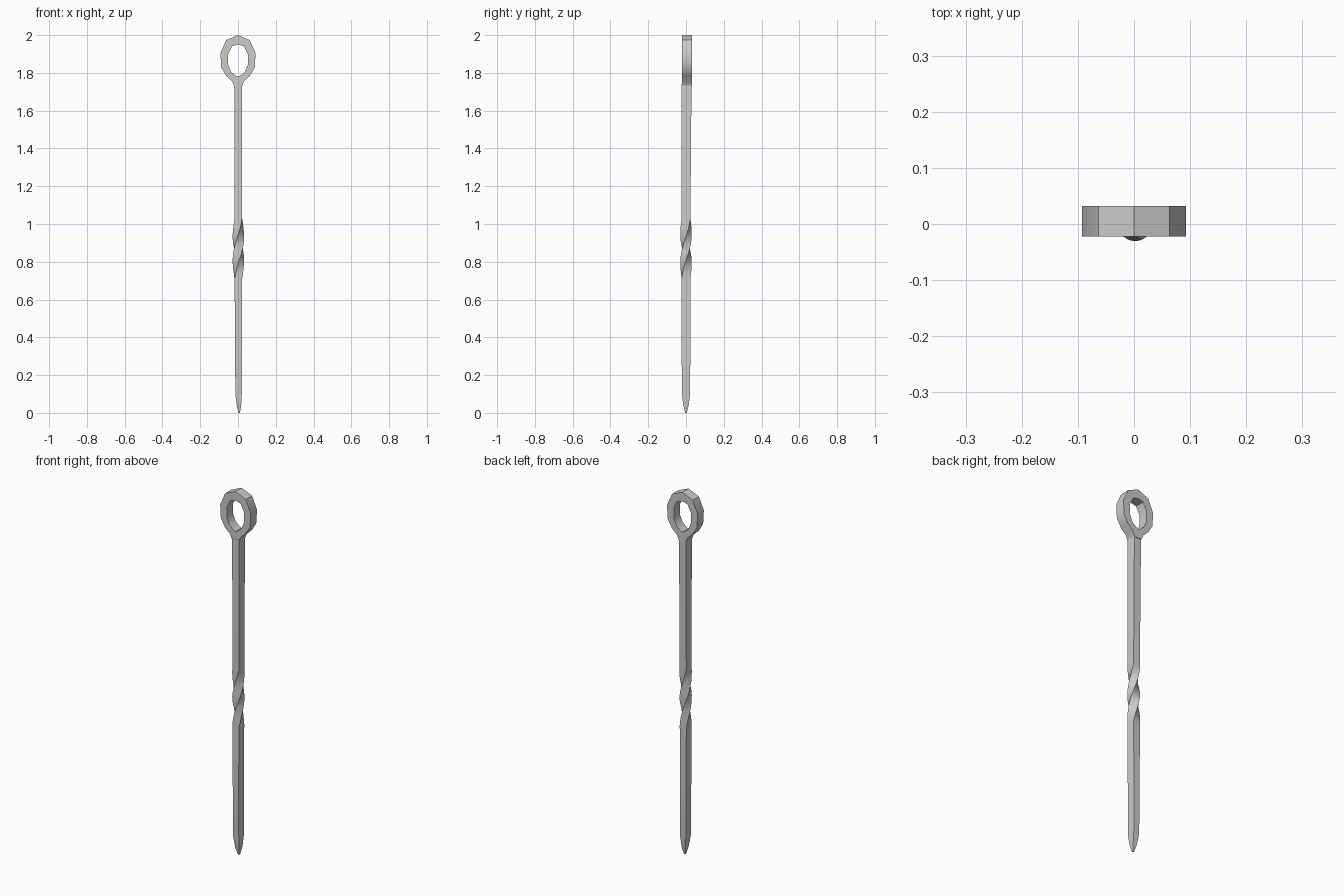
import bpy, bmesh, math

if "Cube" in bpy.data.objects:
    bpy.data.objects.remove(bpy.data.objects["Cube"])


def finish(name, bm):
    bmesh.ops.remove_doubles(bm, verts=bm.verts, dist=0.0005)
    bmesh.ops.recalc_face_normals(bm, faces=bm.faces)
    mesh = bpy.data.meshes.new(name)
    bm.to_mesh(mesh)
    bm.free()
    obj = bpy.data.objects.new(name, mesh)
    bpy.context.collection.objects.link(obj)
    bpy.ops.object.select_all(action='DESELECT')
    obj.select_set(True)
    bpy.context.view_layer.objects.active = obj
    bpy.ops.object.shade_smooth_by_angle(angle=math.radians(30))
    return obj


# Shaft: rectangular bar, pointed at the foot, half turn in the middle
# section = (z, half width x, half width y, centre x, twist in degrees)
sections = [(0.0, 0.004, 0.004, 0.006, 0), (0.04, 0.012, 0.014, 0.005, 0),
            (0.10, 0.017, 0.022, 0.003, 0), (0.40, 0.018, 0.023, 0.002, 0)]
steps = 12
for i in range(steps + 1):
    t = i / steps
    turn = 180 * (0.6 * t + 0.4 * t * t * (3 - 2 * t))
    sections.append((0.71 + 0.32 * t, 0.020, 0.023, 0.002, turn))
sections += [(1.40, 0.020, 0.025, 0.002, 180), (1.74, 0.021, 0.026, 0.001, 180)]

bm = bmesh.new()
loops = []
for z, hx, hy, cx, turn in sections:
    c, s = math.cos(math.radians(turn)), math.sin(math.radians(turn))
    cy = 0.003 * max(0, z - 1.03) / 0.71
    loops.append([bm.verts.new((cx + x * hx * c - y * hy * s,
                                cy + x * hx * s + y * hy * c, z))
                  for x, y in ((-1, -1), (1, -1), (1, 1), (-1, 1))])
for a, b in zip(loops, loops[1:]):
    for k in range(4):
        n = (k + 1) % 4
        bm.faces.new((a[k], a[n], b[n], b[k]))
bm.faces.new(loops[0])
bm.faces.new(loops[-1])
finish("shaft", bm)

# Eye: faceted oval loop narrowing into the shaft, right half mirrored
outer = [(0, 2.0), (0.063, 1.973), (0.093, 1.905), (0.089, 1.83),
         (0.063, 1.785), (0.032, 1.757), (0.021, 1.73)]
inner = [(0, 1.95), (0.031, 1.942), (0.052, 1.90), (0.052, 1.843),
         (0.036, 1.805), (0.012, 1.786), (0, 1.78)]
bm = bmesh.new()


def ring(half, y):
    full = half + [(-x, z) for x, z in reversed(half[1:])]
    return [bm.verts.new((x, y, z)) for x, z in full]


of, inf = ring(outer, -0.022), ring(inner, -0.022)
ob, inb = ring(outer, 0.032), ring(inner, 0.032)
for a, b in ((of, inf), (inf, inb), (inb, ob), (ob, of)):
    for k in range(len(a)):
        n = (k + 1) % len(a)
        bm.faces.new((a[k], a[n], b[n], b[k]))
finish("eye", bm)
